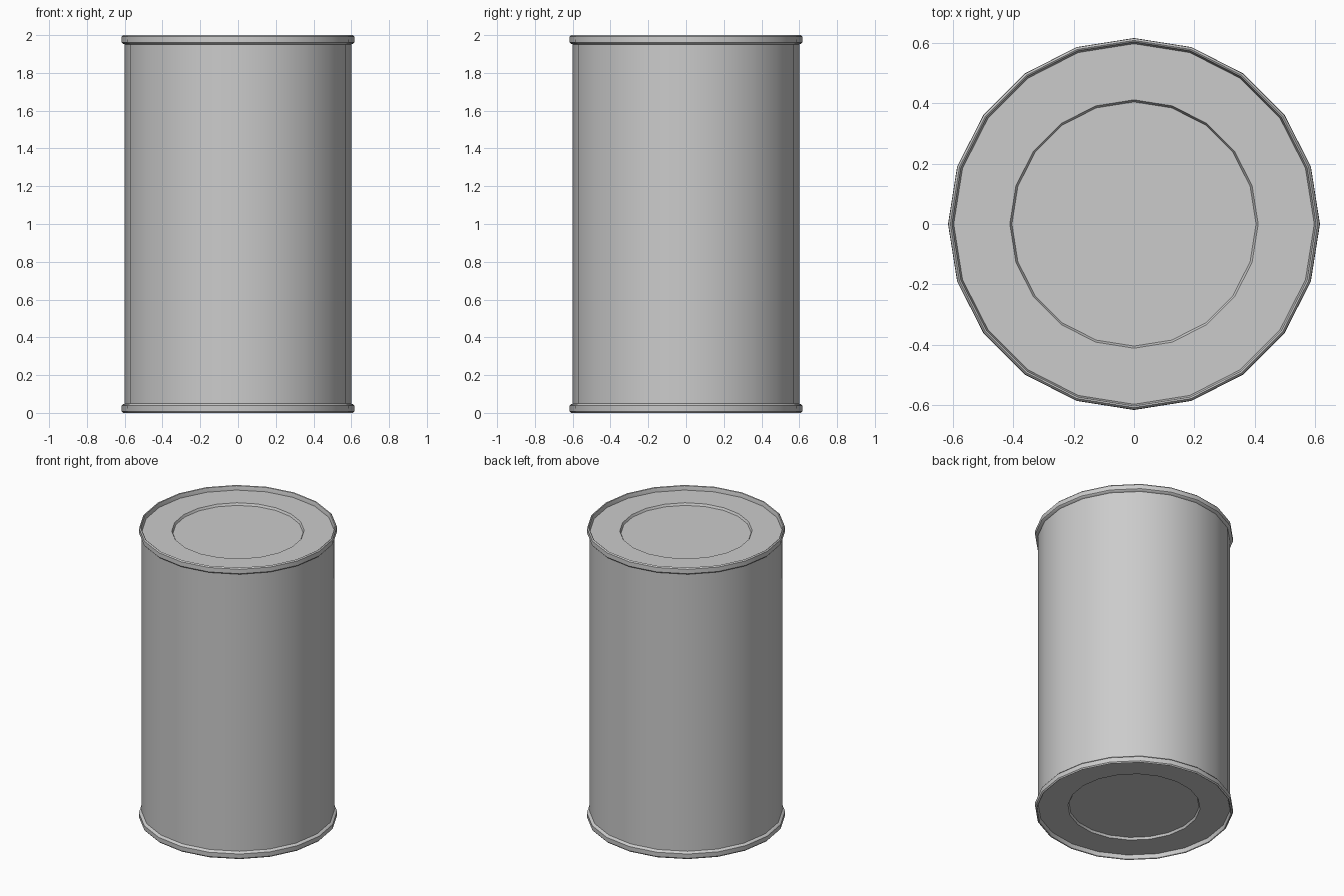
import bpy, bmesh
from math import cos, sin, tau

if "Cube" in bpy.data.objects:
    bpy.data.objects.remove(bpy.data.objects["Cube"])

SIDES = 20


def lathe(name, profile, closed=False):
    """Spin (radius, z) points around z; a radius of 0 closes to a pole."""
    bm = bmesh.new()
    rings = []
    for r, z in profile:
        if r == 0:
            rings.append([bm.verts.new((0, 0, z))] * SIDES)
        else:
            rings.append([bm.verts.new((r * cos(tau * i / SIDES), r * sin(tau * i / SIDES), z))
                          for i in range(SIDES)])
    pairs = list(zip(rings, rings[1:]))
    if closed:
        pairs.append((rings[-1], rings[0]))
    for a, b in pairs:
        for i in range(SIDES):
            j = (i + 1) % SIDES
            bm.faces.new(list(dict.fromkeys((a[i], a[j], b[j], b[i]))))
    bmesh.ops.recalc_face_normals(bm, faces=bm.faces[:])
    mesh = bpy.data.meshes.new(name)
    bm.to_mesh(mesh)
    bm.free()
    ob = bpy.data.objects.new(name, mesh)
    bpy.context.collection.objects.link(ob)
    return ob


def flip(profile):
    return [(r, 2 - z) for r, z in profile]


# Can wall with recessed, stepped lids at both ends
lid = [(0, 0.045), (0.405, 0.045), (0.412, 0.03), (0.6, 0.03)]
body = lathe("can_body", lid + flip(lid)[::-1])

# Rolled rims
rim = [(0.598, 0.03), (0.604, 0.003), (0.609, 0), (0.616, 0.008),
       (0.617, 0.038), (0.611, 0.045), (0.598, 0.05)]
bottom = lathe("bottom_rim", rim, closed=True)
top = lathe("top_rim", flip(rim), closed=True)

# Smooth wall, crisp lid edges
for ob in (body, bottom, top):
    bpy.ops.object.select_all(action='DESELECT')
    ob.select_set(True)
    bpy.context.view_layer.objects.active = ob
    bpy.ops.object.shade_smooth_by_angle(angle=0.52)
